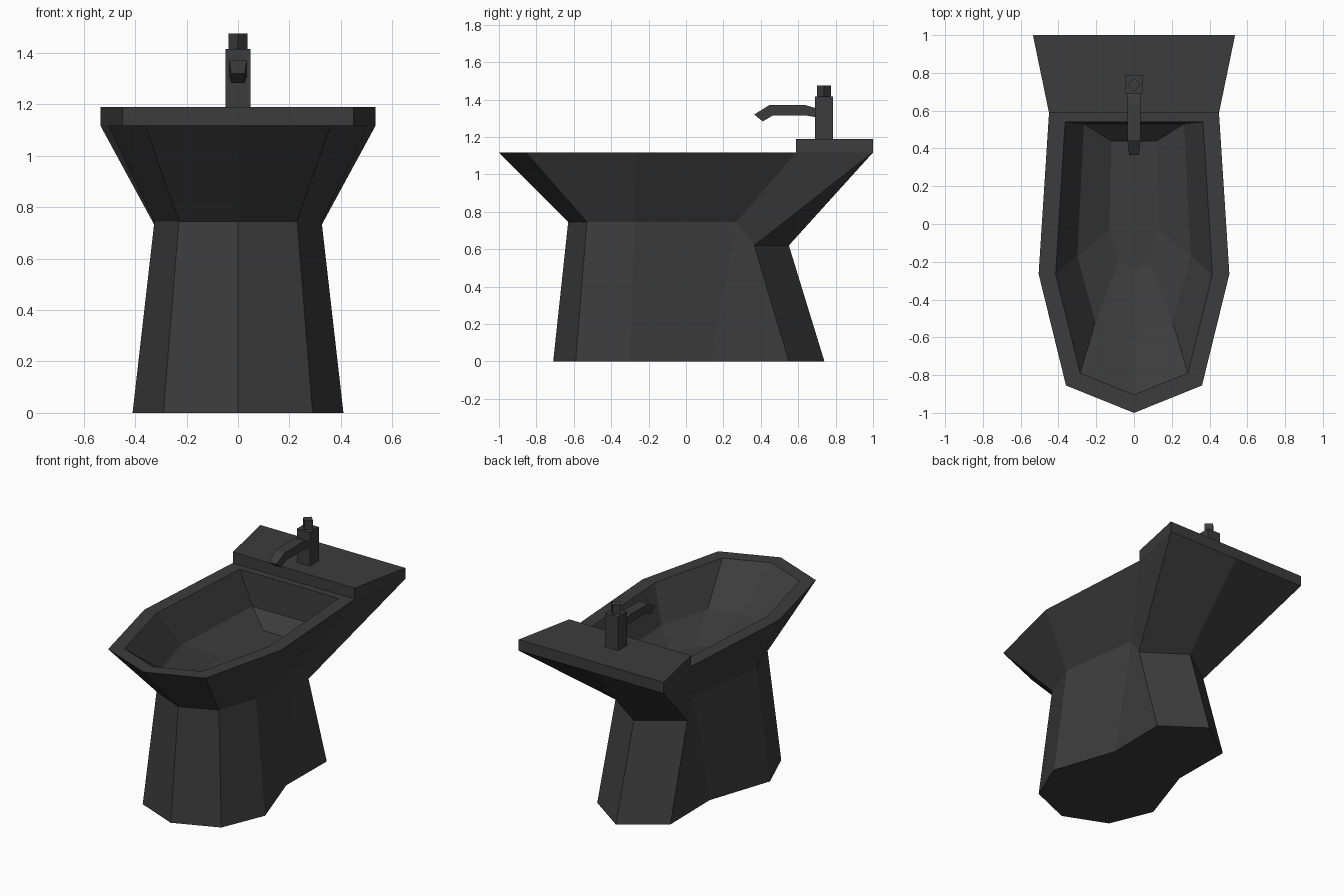
import bpy
import bmesh

if "Cube" in bpy.data.objects:
    bpy.data.objects.remove(bpy.data.objects["Cube"])

# Single dark ceramic colour
COLOUR = (0.045, 0.045, 0.045, 1)
mat = bpy.data.materials.new("dark_grey_ceramic")
mat.use_nodes = True
mat.diffuse_color = COLOUR
bsdf = mat.node_tree.nodes["Principled BSDF"]
bsdf.inputs["Base Color"].default_value = COLOUR
bsdf.inputs["Roughness"].default_value = 0.6


def mirrored(half):
    """Half outline, front centre first, completed across x = 0."""
    return half + [(-x, y, z) for x, y, z in reversed(half) if x > 0]


def at_height(points, z):
    return [(x, y, z) for x, y in points]


def add_loop(bm, points):
    return [bm.verts.new(p) for p in points]


def bridge(bm, lower, upper):
    n = len(lower)
    for i in range(n):
        j = (i + 1) % n
        bm.faces.new((lower[i], lower[j], upper[j], upper[i]))


def finish(bm, name):
    bmesh.ops.recalc_face_normals(bm, faces=bm.faces)
    mesh = bpy.data.meshes.new(name)
    bm.to_mesh(mesh)
    bm.free()
    mesh.materials.append(mat)
    obj = bpy.data.objects.new(name, mesh)
    bpy.context.scene.collection.objects.link(obj)
    return obj


def loft(name, sections):
    """Closed solid skinned through matching cross-sections."""
    bm = bmesh.new()
    loops = [add_loop(bm, s) for s in sections]
    for a, b in zip(loops, loops[1:]):
        bridge(bm, a, b)
    bm.faces.new(loops[0])
    bm.faces.new(loops[-1])
    return finish(bm, name)


def prism(name, outline, bottom, top):
    return loft(name, [at_height(outline, bottom), at_height(outline, top)])


# Pedestal and bowl: foot, waist and rim outlines
RIM = 1.117
foot = at_height([(0, -.71), (.29, -.59), (.41, -.30), (.265, .13), (.27, .55), (0, .74)], 0)
waist = [(0, -.63, .745), (.23, -.53, .745), (.325, -.275, .745),
         (.25, .27, .745), (.265, .365, .62), (0, .55, .62)]
rim = at_height([(0, -1), (.36, -.855), (.505, -.265), (.45, .588), (.535, 1), (0, 1)], RIM)
# Basin: opening, shoulder and floor outlines
opening = at_height([(0, -.905), (.285, -.79), (.415, -.265), (.365, .54)], RIM)
shoulder = at_height([(0, -.58), (.205, -.52), (.30, -.17), (.265, .53)], .9)
floor = at_height([(0, -.25), (.08, -.2), (.13, -.03), (.12, .44)], .81)

bm = bmesh.new()
outer = [add_loop(bm, mirrored(h)) for h in (foot, waist, rim)]
inner = [add_loop(bm, mirrored(h)) for h in (opening, shoulder, floor)]
for loops in (outer, inner):
    for a, b in zip(loops, loops[1:]):
        bridge(bm, a, b)
bm.faces.new(outer[0])
bm.faces.new(inner[-1])
# Flat rim around the opening, then the part beneath the ledge
top = outer[-1]
bridge(bm, top[:4] + top[-3:], inner[0])
bm.faces.new(top[3:8])
finish(bm, "bowl_and_pedestal")

# Rear ledge carrying the tap
prism("rear_ledge", [(-.45, .588), (.45, .588), (.535, 1), (-.535, 1)], RIM, 1.19)


# Tap column and diamond knob
def box_outline(half, y, depth):
    return [(-half, y - depth), (half, y - depth), (half, y + depth), (-half, y + depth)]


TAP_Y = .737
prism("tap_column", box_outline(.048, TAP_Y, .048), 1.19, 1.415)
K = .037
prism("tap_knob", [(0, TAP_Y - K), (K, TAP_Y), (0, TAP_Y + K), (-K, TAP_Y)], 1.415, 1.475)

# Spout: half width, then upper and lower edge points of each section
stations = [(.035, (.70, 1.352), (.70, 1.305)),
            (.035, (.64, 1.37), (.64, 1.315)),
            (.035, (.445, 1.37), (.465, 1.315)),
            (.026, (.365, 1.32), (.41, 1.283))]
loft("tap_spout", [[(-w, *u), (w, *u), (w, *d), (-w, *d)] for w, u, d in stations])
